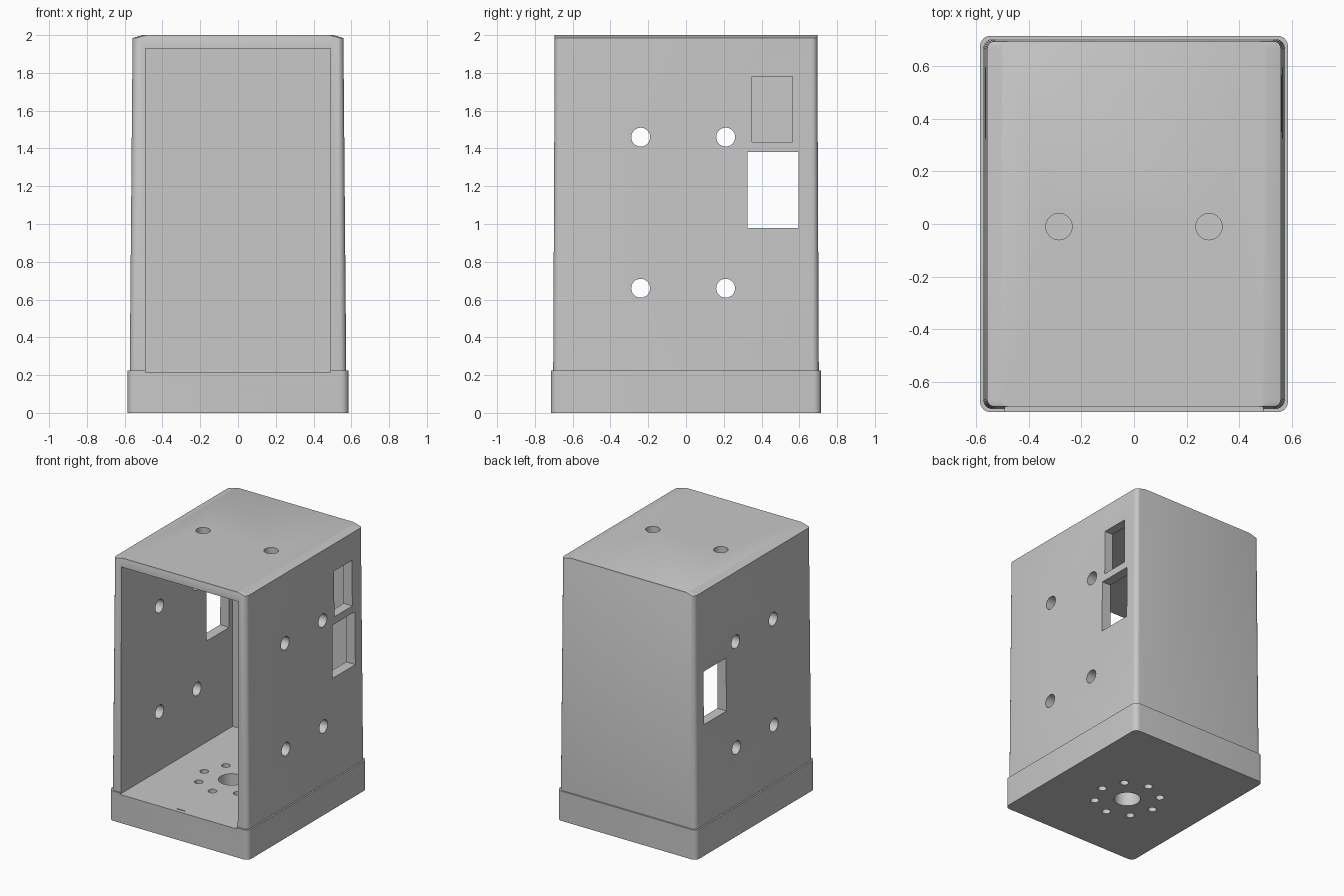
import bpy, bmesh, math
from mathutils import Matrix, Vector

cube = bpy.data.objects.get("Cube")
if cube:
    bpy.data.objects.remove(cube, do_unlink=True)

grey = bpy.data.materials.new("light grey")
grey.use_nodes = True
colour = (0.58, 0.58, 0.58, 1)
grey.diffuse_color = colour
grey.node_tree.nodes["Principled BSDF"].inputs["Base Color"].default_value = colour


def make_object(name, bm):
    bmesh.ops.recalc_face_normals(bm, faces=bm.faces)
    mesh = bpy.data.meshes.new(name)
    bm.to_mesh(mesh)
    bm.free()
    mesh.materials.append(grey)
    ob = bpy.data.objects.new(name, mesh)
    bpy.context.collection.objects.link(ob)
    return ob


def rounded_ring(bm, hx, hy, z, r, steps=6):
    """Rounded rectangle of vertices, counter-clockwise."""
    ring = []
    for k, (sx, sy) in enumerate([(1, 1), (-1, 1), (-1, -1), (1, -1)]):
        for i in range(steps + 1):
            a = math.pi / 2 * (k + i / steps)
            ring.append(bm.verts.new((sx * (hx - r) + r * math.cos(a),
                                      sy * (hy - r) + r * math.sin(a), z)))
    return ring


# Housing shell: plinth, step, tapered body and shallow sloped lid edges
bm = bmesh.new()
levels = [(0.585, 0.715, 0.0, 0.04), (0.585, 0.715, 0.225, 0.04),
          (0.573, 0.703, 0.225, 0.035), (0.558, 0.695, 1.985, 0.03),
          (0.505, 0.695, 2.0, 0.03)]
rings = [rounded_ring(bm, *lv) for lv in levels]
for low, high in zip(rings, rings[1:]):
    n = len(low)
    for i in range(n):
        j = (i + 1) % n
        bm.faces.new((low[i], low[j], high[j], high[i]))
bm.faces.new(rings[0][::-1])
bm.faces.new(rings[-1])
housing = make_object("housing", bm)

cutters = []


def cut_box(x, y, z):
    """Box cutter from three (low, high) ranges."""
    bm = bmesh.new()
    centre = Vector([(a + b) / 2 for a, b in (x, y, z)])
    size = [b - a for a, b in (x, y, z)]
    bmesh.ops.create_cube(bm, size=1,
                          matrix=Matrix.Translation(centre) @ Matrix.Diagonal((*size, 1)))
    cutters.append(make_object("box_cutter", bm))


def cut_hole(centre, radius, depth, axis="Z", segments=32):
    """Round cutter along one axis."""
    bm = bmesh.new()
    turn = Matrix.Rotation(math.pi / 2, 4, "Y") if axis == "X" else Matrix()
    bmesh.ops.create_cone(bm, cap_ends=True, segments=segments, radius1=radius,
                          radius2=radius, depth=depth,
                          matrix=Matrix.Translation(centre) @ turn)
    cutters.append(make_object("hole_cutter", bm))


# Inner chamber, open to the front
cut_box((-0.49, 0.49), (-1.0, 0.635), (0.215, 1.93))
# Large windows through both sides, small window on one side only
cut_box((-0.8, 0.8), (0.325, 0.595), (0.98, 1.38))
cut_box((0.3, 0.8), (0.35, 0.565), (1.435, 1.78))
# Mounting holes through both sides
for y in (-0.24, 0.21):
    for z in (0.66, 1.46):
        cut_hole((0, y, z), 0.05, 1.6, "X")
# Lid holes
for x in (-0.285, 0.285):
    cut_hole((x, -0.01, 1.95), 0.05, 0.3)
# Floor: centre bore and ring of eight bolt holes
cut_hole((0, -0.075, 0.1), 0.093, 0.5)
for i in range(8):
    a = i * math.pi / 4
    cut_hole((0.23 * math.cos(a), -0.075 + 0.23 * math.sin(a), 0.1), 0.03, 0.5, segments=24)
# Tiny locating slot in the sill
cut_box((-0.035, 0.035), (-0.685, -0.677), (0.205, 0.25))

# Apply all cuts, then drop the cutters
for c in cutters:
    c.hide_render = True
    mod = housing.modifiers.new("cut", "BOOLEAN")
    mod.operation = "DIFFERENCE"
    mod.solver = "EXACT"
    mod.object = c
bpy.context.view_layer.update()
deps = bpy.context.evaluated_depsgraph_get()
result = bpy.data.meshes.new_from_object(housing.evaluated_get(deps))
housing.modifiers.clear()
housing.data = result
for c in cutters:
    bpy.data.objects.remove(c, do_unlink=True)
result.materials.clear()
result.materials.append(grey)
for p in result.polygons:
    p.material_index = 0

# Smooth curved corners and bores, keep the other edges sharp
bpy.ops.object.select_all(action="DESELECT")
housing.select_set(True)
bpy.context.view_layer.objects.active = housing
bpy.ops.object.shade_smooth_by_angle(angle=math.radians(30))
